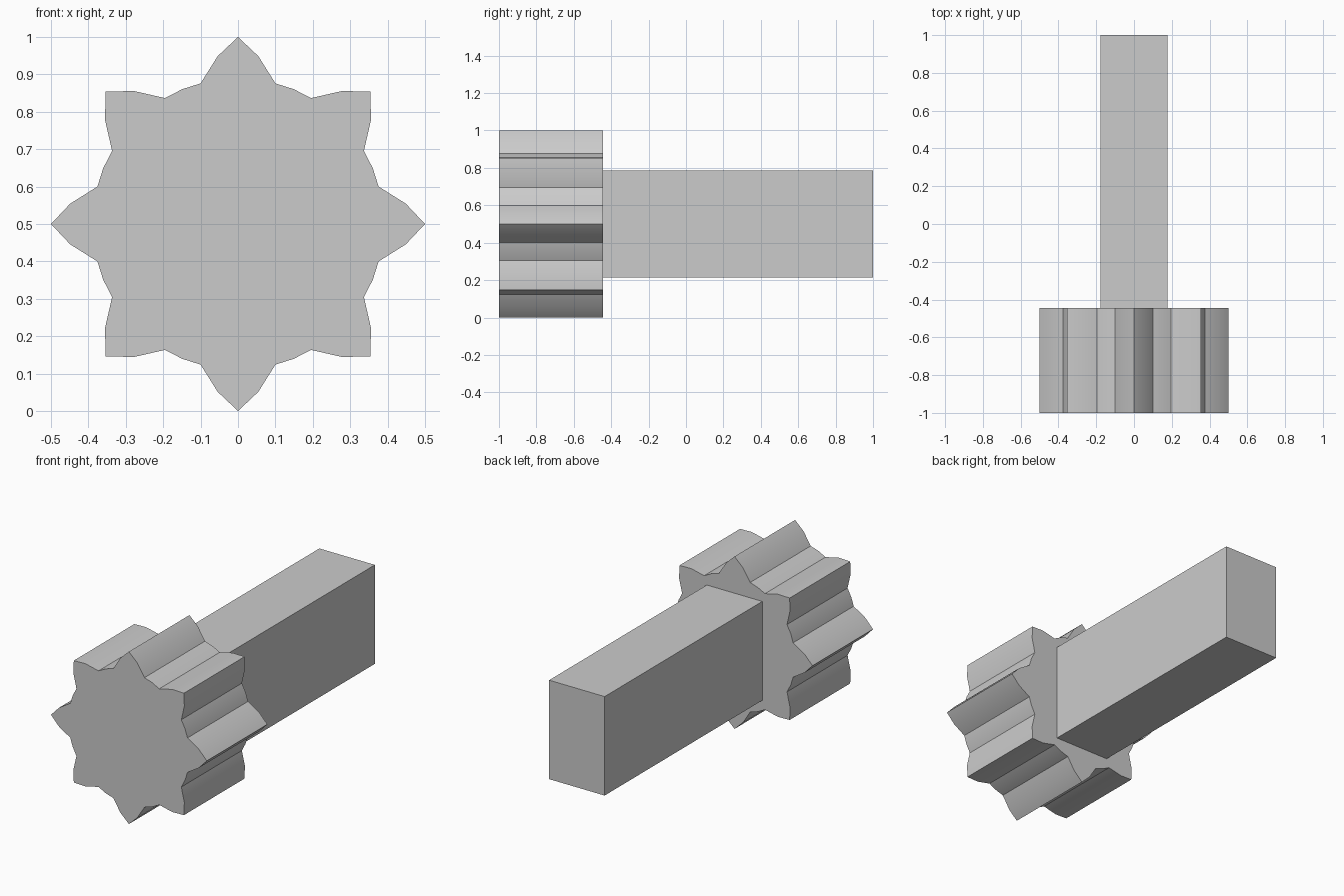
import bpy
import bmesh
from math import radians, sin, cos

default = bpy.data.objects.get("Cube")
if default:
    bpy.data.objects.remove(default, do_unlink=True)

grey = bpy.data.materials.new("plain_grey")
grey.use_nodes = True
colour = (0.6, 0.6, 0.6, 1)
grey.diffuse_color = colour
grey.node_tree.nodes["Principled BSDF"].inputs["Base Color"].default_value = colour

TEETH = 8
CENTRE_Z = 0.5
FRONT, SHOULDER, BACK = -1.0, -0.445, 1.0


def extrude_profile(name, points, y0, y1):
    """Extrude a closed (x, z) outline from y0 to y1."""
    bm = bmesh.new()
    face = bm.faces.new([bm.verts.new((x, y0, z + CENTRE_Z)) for x, z in points])
    result = bmesh.ops.extrude_face_region(bm, geom=[face])
    moved = [g for g in result["geom"] if isinstance(g, bmesh.types.BMVert)]
    bmesh.ops.translate(bm, verts=moved, vec=(0, y1 - y0, 0))
    bmesh.ops.recalc_face_normals(bm, faces=bm.faces)
    mesh = bpy.data.meshes.new(name)
    bm.to_mesh(mesh)
    bm.free()
    mesh.materials.append(grey)
    obj = bpy.data.objects.new(name, mesh)
    bpy.context.collection.objects.link(obj)
    return obj


# Toothed head: pointed tip, convex flanks, shallow curved root (radius, degrees)
tooth = [(0.5, 0), (0.452, 6.9), (0.389, 14.9), (0.39, 22.5), (0.389, 30.1), (0.452, 38.1)]
outline = []
for i in range(TEETH):
    for r, degrees in tooth:
        a = radians(degrees + i * 360 / TEETH)
        outline.append((r * sin(a), r * cos(a)))
head = extrude_profile("toothed_head", outline, FRONT, SHOULDER)

# Rectangular shaft
w, h = 0.178, 0.287
extrude_profile("shaft", [(-w, -h), (w, -h), (w, h), (-w, h)], SHOULDER, BACK)

# Smooth the flanks and roots, keep the ridges crisp
bpy.ops.object.select_all(action="DESELECT")
head.select_set(True)
bpy.context.view_layer.objects.active = head
bpy.ops.object.shade_smooth_by_angle(angle=radians(30))
